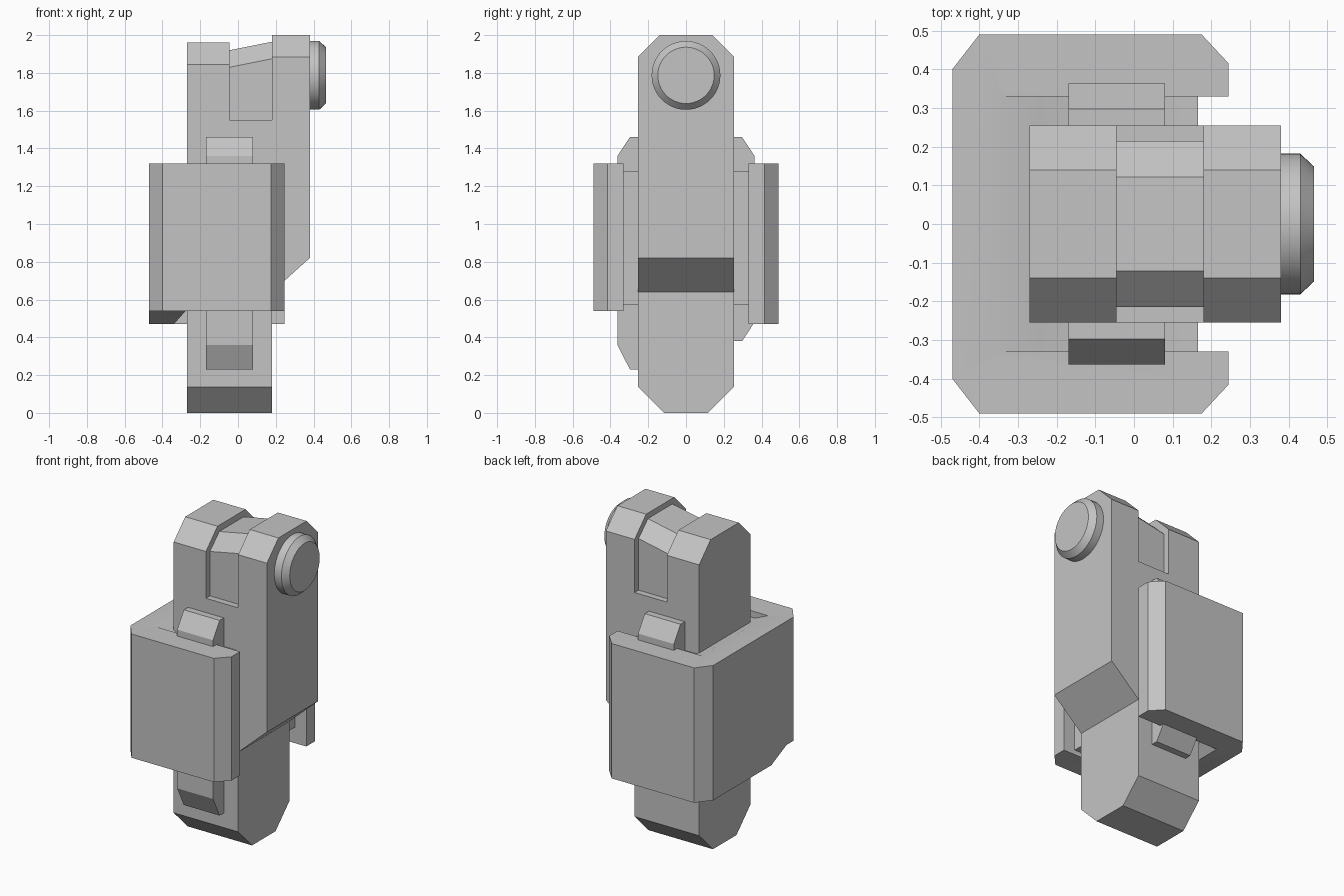
import bpy
import bmesh
import math
from mathutils import Matrix

cube = bpy.data.objects.get("Cube")
if cube:
    bpy.data.objects.remove(cube, do_unlink=True)

grey = bpy.data.materials.new("plain_grey")
grey.use_nodes = True
tone = (0.55, 0.55, 0.55, 1)
grey.diffuse_color = tone
grey.node_tree.nodes["Principled BSDF"].inputs["Base Color"].default_value = tone


def place(axis, u, v, w):
    """Put a profile point (u, v) at depth w along the given axis."""
    return {"x": (w, u, v), "y": (u, w, v), "z": (u, v, w)}[axis]


def prism(name, profile, axis, start, end):
    """Extrude a closed profile along one axis."""
    bm = bmesh.new()
    face = bm.faces.new([bm.verts.new(place(axis, u, v, start)) for u, v in profile])
    grown = bmesh.ops.extrude_face_region(bm, geom=[face])["geom"]
    moved = [g for g in grown if isinstance(g, bmesh.types.BMVert)]
    bmesh.ops.translate(bm, verts=moved, vec=place(axis, 0, 0, end - start))
    bmesh.ops.recalc_face_normals(bm, faces=bm.faces)
    mesh = bpy.data.meshes.new(name)
    bm.to_mesh(mesh)
    bm.free()
    mesh.materials.append(grey)
    obj = bpy.data.objects.new(name, mesh)
    bpy.context.collection.objects.link(obj)
    return obj


def chamfer(obj, heights, width):
    """Cut the outer edges that run along x at the given heights."""
    bm = bmesh.new()
    bm.from_mesh(obj.data)
    edges = []
    for e in bm.edges:
        a, b = (v.co for v in e.verts)
        if abs(a.z - b.z) < 1e-4 and abs(a.y - b.y) < 1e-4:
            if any(abs(a.z - h) < 1e-4 for h in heights):
                edges.append(e)
    bmesh.ops.bevel(bm, geom=edges, offset=width, offset_type="OFFSET",
                    segments=1, affect="EDGES")
    bm.to_mesh(obj.data)
    bm.free()


def combine(obj, other, operation):
    mod = obj.modifiers.new(operation.lower(), "BOOLEAN")
    mod.object, mod.operation, mod.solver = other, operation, "EXACT"
    bpy.context.view_layer.objects.active = obj
    bpy.ops.object.modifier_apply(modifier=mod.name)
    bpy.data.objects.remove(other, do_unlink=True)


# Main arm: offset upright with a gap between its two top ears
arm = prism("arm", [(-.27, 0), (.18, 0), (.18, .64), (.38, .82), (.38, 2), (.18, 2),
                    (.18, 1.55), (-.045, 1.55), (-.045, 1.96), (-.27, 1.96)],
            "y", -.255, .255)
chamfer(arm, [1.96, 2], .115)
chamfer(arm, [0], .138)

# Recessed link between the ears, its top rising toward the taller ear
link = prism("link", [(-.215, 1.5), (.215, 1.5), (.215, 1.83), (.122, 1.92),
                      (-.122, 1.92), (-.215, 1.83)], "x", -.045, .18)
for v in link.data.vertices:
    if v.co.z > 1.6:
        v.co.z += .2 * (v.co.x + .045)

# Sleeve: C-shaped shell wrapped round the arm
half = [(.245, .33), (.245, .415), (.175, .49), (-.4, .49), (-.47, .4)]
inner = [(-.34, -.33), (-.34, .33)]
outline = half + [(x, -y) for x, y in reversed(half)] + inner
sleeve = prism("sleeve", outline, "z", .47, 1.32)

# Sleeve core with ramps blending into the back wall
core = prism("core", [(-.36, 1.31), (-.34, 1.32), (-.25, 1.28), (.165, 1.28),
                      (.165, .57), (-.25, .57), (-.34, .47), (-.36, .48)],
             "y", -.34, .34)
combine(sleeve, core, "UNION")

# Raise the lower rim of the sleeve toward the front
rim_cutter = prism("rim_cutter", [(-.6, .3), (-.18, .3), (-.18, .47), (-.33, .54), (-.6, .54)],
                   "x", -.6, .6)
rim_cutter.hide_render = True
combine(sleeve, rim_cutter, "DIFFERENCE")

# Retaining strips clamped between the sleeve and the arm
for name, side, low, bend in (("front_strip", -1, .23, .36), ("back_strip", 1, .38, .48)):
    strip = [(.24, low), (.297, low), (.363, bend), (.363, 1.36), (.297, 1.46), (.24, 1.46)]
    prism(name, [(side * y, z) for y, z in strip], "x", -.17, .08)

# Round pivot cap with a bevelled rim
bm = bmesh.new()
turn = Matrix.Rotation(math.pi / 2, 4, "Y")
for x, depth, r1, r2 in ((.4, .06, .182, .182),):
    bmesh.ops.create_cone(bm, cap_ends=True, segments=48, radius1=r1, radius2=r2, depth=depth,
                          matrix=Matrix.Translation((x, 0, 1.787)) @ turn)
outer = [f for f in bm.faces if f.normal.x > .9]
grown = bmesh.ops.extrude_face_region(bm, geom=outer)["geom"]
rim = [g for g in grown if isinstance(g, bmesh.types.BMVert)]
bmesh.ops.delete(bm, geom=outer, context="FACES_ONLY")
for v in rim:
    v.co.x = .465
    v.co.y *= .82
    v.co.z = 1.787 + (v.co.z - 1.787) * .82
bmesh.ops.recalc_face_normals(bm, faces=bm.faces)
mesh = bpy.data.meshes.new("pivot_cap")
bm.to_mesh(mesh)
bm.free()
mesh.materials.append(grey)
cap = bpy.data.objects.new("pivot_cap", mesh)
bpy.context.collection.objects.link(cap)

# Smooth the rounded cap and the sleeve ramps
bpy.ops.object.select_all(action="DESELECT")
for obj in (cap, sleeve):
    obj.select_set(True)
bpy.context.view_layer.objects.active = cap
bpy.ops.object.shade_smooth_by_angle(angle=math.radians(30))
